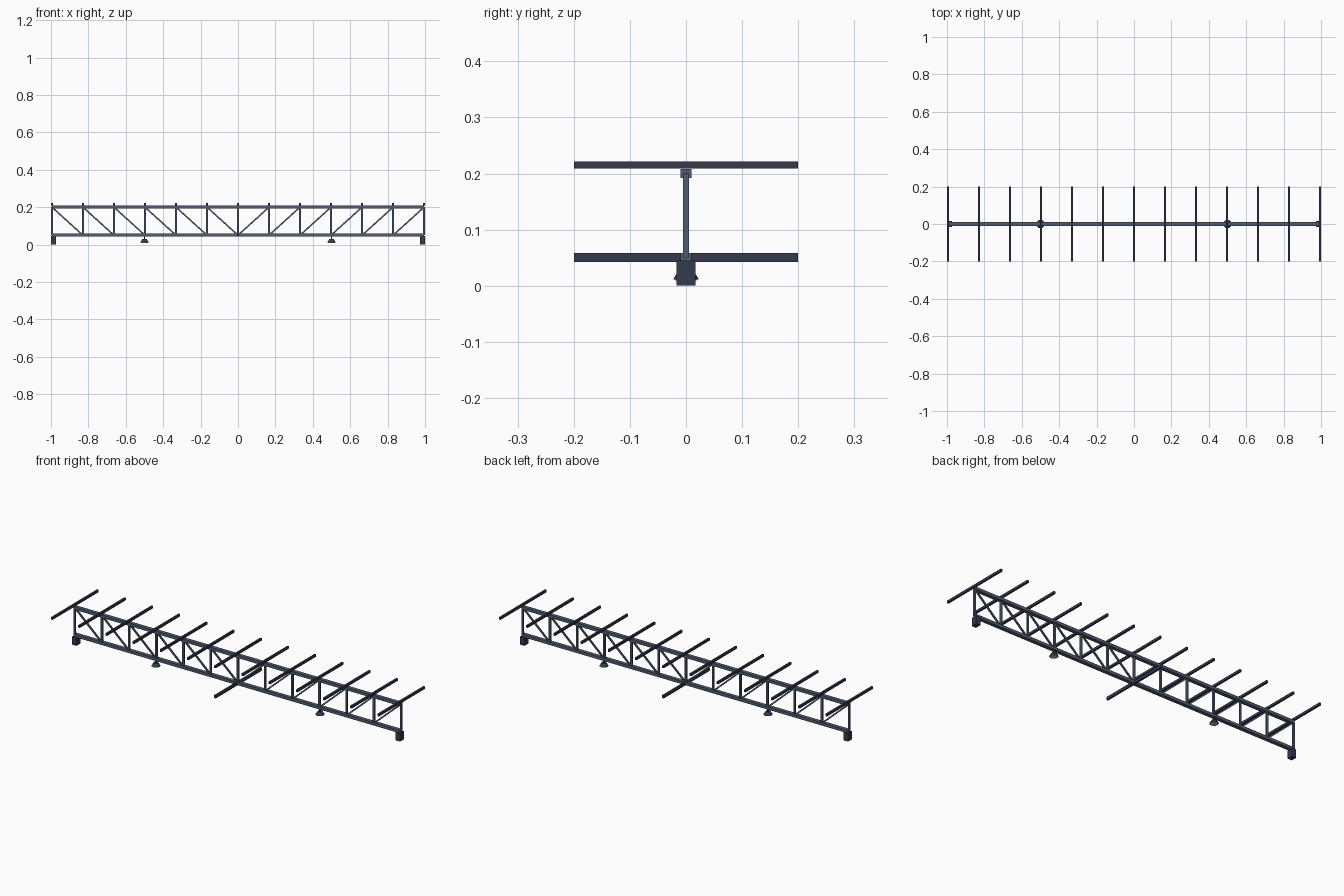
import bpy
from mathutils import Vector

cube = bpy.data.objects.get("Cube")
if cube:
    bpy.data.objects.remove(cube, do_unlink=True)


def material(name, rgb):
    m = bpy.data.materials.new(name)
    m.use_nodes = True
    m.diffuse_color = (*rgb, 1)
    m.node_tree.nodes["Principled BSDF"].inputs["Base Color"].default_value = (*rgb, 1)
    return m


steel = material("slate steel", (0.085, 0.11, 0.165))
dark = material("dark steel", (0.035, 0.043, 0.075))
lens = material("lamp glass", (0.55, 0.5, 0.38))


def box(name, center, size, mat):
    bpy.ops.mesh.primitive_cube_add(size=1, location=center)
    ob = bpy.context.object
    ob.name = name
    ob.scale = size
    ob.data.materials.append(mat)
    return ob


def strut(name, a, b, thick, mat):
    a, b = Vector(a), Vector(b)
    d = b - a
    ob = box(name, (a + b) / 2, (thick, thick, d.length), mat)
    ob.rotation_euler = d.to_track_quat('Z', 'Y').to_euler()
    return ob


def cone(name, center, r1, r2, depth, mat):
    bpy.ops.mesh.primitive_cone_add(vertices=12, radius1=r1, radius2=r2,
                                    depth=depth, location=center)
    ob = bpy.context.object
    ob.name = name
    ob.data.materials.append(mat)


HALF, LOW, HIGH, BAYS = 0.995, 0.05, 0.2, 12
step = 2 * HALF / BAYS

# Long chords
box("top_chord", (0, 0, HIGH), (2 * HALF, 0.02, 0.016), steel)
box("bottom_chord", (0, 0, LOW), (2 * HALF, 0.02, 0.016), steel)

# Posts and cross bars at every panel point
for i in range(BAYS + 1):
    x = -HALF + i * step
    strut("post", (x, 0, LOW), (x, 0, HIGH), 0.01, steel)
    box("top_cross_bar", (x, 0, 0.215), (0.01, 0.4, 0.013), dark)

# Diagonals slope down towards the middle
for side in (-1, 1):
    for i in range(BAYS // 2):
        strut("diagonal", (side * (i + 1) * step, 0, HIGH),
              (side * i * step, 0, LOW), 0.008, steel)

# Single lower cross bar at midspan
box("lower_cross_bar", (0, 0, LOW), (0.01, 0.4, 0.016), dark)

# End brackets and hanging lamps
for side in (-1, 1):
    box("end_bracket", (side * 0.986, 0, 0.0225), (0.026, 0.033, 0.045), dark)
    x = side * 0.5
    box("lamp_stem", (x, 0, 0.037), (0.006, 0.006, 0.02), dark)
    cone("lamp_shade", (x, 0, 0.02), 0.023, 0.012, 0.018, dark)
    cone("lamp_lens", (x, 0, 0.0105), 0.019, 0.019, 0.003, lens)
